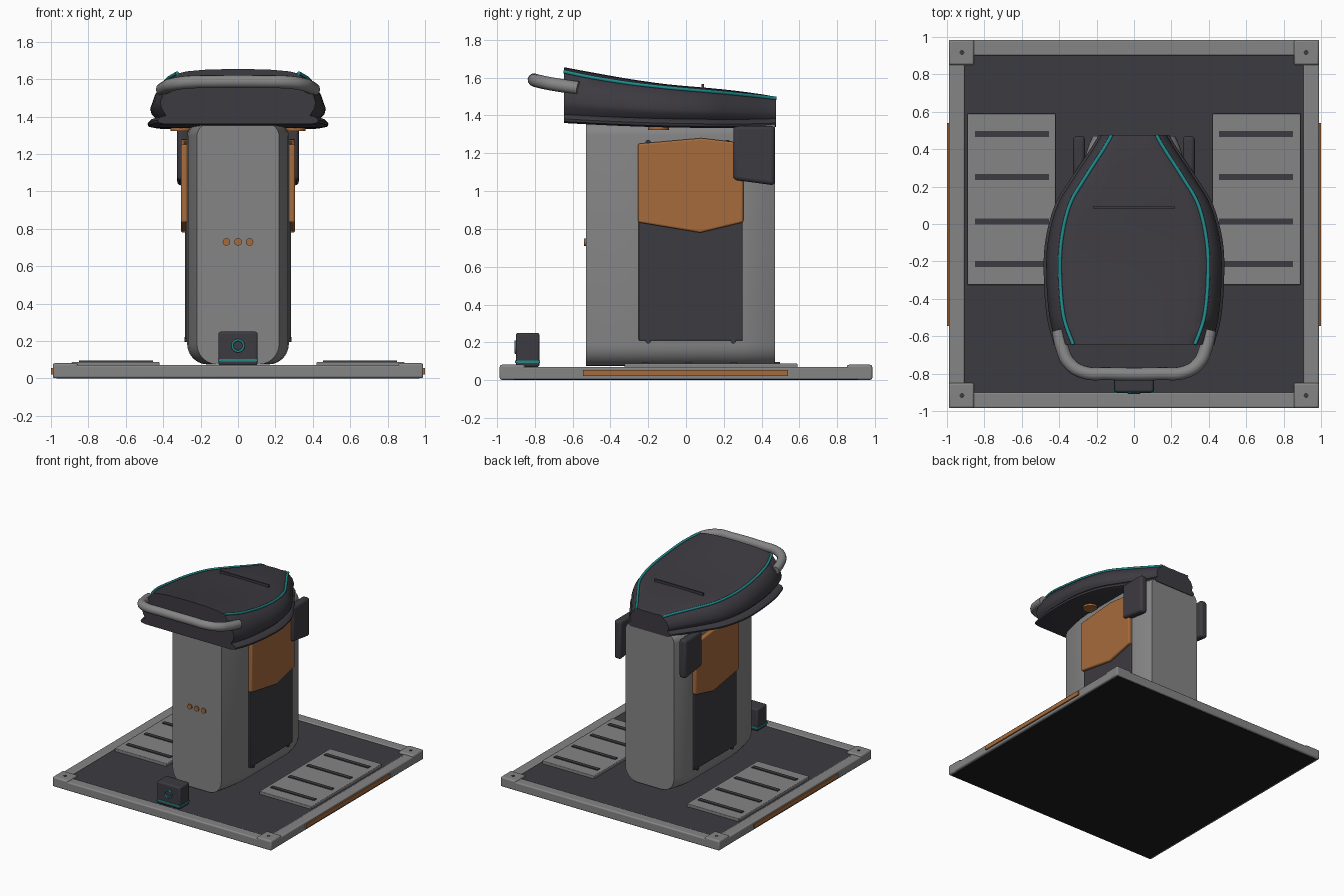
import bpy, bmesh, math
from mathutils import Vector

if "Cube" in bpy.data.objects:
    bpy.data.objects.remove(bpy.data.objects["Cube"])


def mat(name, r, g, b):
    m = bpy.data.materials.new(name)
    m.diffuse_color = (r, g, b, 1)
    m.use_nodes = True
    m.node_tree.nodes["Principled BSDF"].inputs["Base Color"].default_value = m.diffuse_color
    return m


GREY = mat("mid grey", .235, .235, .24)
DARK = mat("charcoal", .046, .043, .052)
BLACK = mat("near black", .013, .013, .014)
COPPER = mat("copper", .38, .145, .045)
TEAL = mat("teal", .015, .25, .26)


def finish(name, bm, m, bevel=0, mirror=False, angle=35):
    bmesh.ops.recalc_face_normals(bm, faces=bm.faces)
    me = bpy.data.meshes.new(name)
    bm.to_mesh(me)
    bm.free()
    ob = bpy.data.objects.new(name, me)
    bpy.context.collection.objects.link(ob)
    me.materials.append(m)
    if bevel:
        b = ob.modifiers.new("bevel", 'BEVEL')
        b.width, b.segments, b.limit_method = bevel, 3, 'ANGLE'
    if mirror:
        ob.modifiers.new("mirror", 'MIRROR')
    bpy.ops.object.select_all(action='DESELECT')
    ob.select_set(True)
    bpy.context.view_layer.objects.active = ob
    bpy.ops.object.shade_smooth_by_angle(angle=math.radians(angle))
    return ob


def loft(name, rings, m, **kw):
    bm = bmesh.new()
    vs = [[bm.verts.new(p) for p in r] for r in rings]
    n = len(vs[0])
    for a, b in zip(vs, vs[1:]):
        for i in range(n):
            bm.faces.new((a[i], a[(i + 1) % n], b[(i + 1) % n], b[i]))
    bm.faces.new(vs[0])
    bm.faces.new(vs[-1])
    return finish(name, bm, m, **kw)


def box(name, x, y, z, m, **kw):
    return loft(name, [[(x[0], y[0], h), (x[1], y[0], h), (x[1], y[1], h), (x[0], y[1], h)] for h in z], m, **kw)


def side_plate(name, pts, x0, x1, m, **kw):
    return loft(name, [[(x, y, z) for y, z in pts] for x in (x0, x1)], m, mirror=True, **kw)


def disc(name, c, axis, r, depth, m, **kw):
    c, rot = Vector(c), Vector(axis).to_track_quat('Z', 'Y')
    rings = [[c + rot @ Vector((r * math.cos(t * math.tau / 24), r * math.sin(t * math.tau / 24), d))
              for t in range(24)] for d in (0, depth)]
    return loft(name, rings, m, **kw)


def tube(name, pts, r, m, mirror=False, cyclic=False):
    cu = bpy.data.curves.new(name, 'CURVE')
    cu.dimensions, cu.bevel_depth, cu.bevel_resolution, cu.use_fill_caps = '3D', r, 4, True
    sp = cu.splines.new('BEZIER')
    sp.bezier_points.add(len(pts) - 1)
    for b, p in zip(sp.bezier_points, pts):
        b.co = p
        b.handle_left_type = b.handle_right_type = 'AUTO'
    sp.use_cyclic_u = cyclic
    ob = bpy.data.objects.new(name, cu)
    bpy.context.collection.objects.link(ob)
    cu.materials.append(m)
    if mirror:
        ob.modifiers.new("mirror", 'MIRROR')
    return ob


# base platform
box("base_underside", (-.97, .97), (-.97, .97), (0, .03), BLACK)
box("base_floor", (-.93, .93), (-.93, .93), (.025, .065), DARK)
for s in (-1, 1):
    box("frame_end_rail", (-.99, .99), sorted((s * .9, s * .985)), (.002, .072), GREY, bevel=.01)
    for t in (-1, 1):
        box("corner_pad", sorted((s * .855, s * .99)), sorted((t * .85, t * .985)), (.004, .082), GREY, bevel=.012)
        disc("corner_screw", (s * .92, t * .917, .08), (0, 0, 1), .013, .004, DARK)
box("frame_side_rail", (.905, .99), (-.985, .985), (.003, .071), GREY, bevel=.01, mirror=True)
box("side_accent_strip", (.98, 1.0), (-.545, .54), (.022, .055), COPPER, mirror=True)

# foot plates with grip bars
box("foot_plate", (.42, .89), (-.325, .59), (.06, .088), GREY, bevel=.005, mirror=True)
for y in (.48, .25, .013, -.215):
    box("grip_bar", (.455, .85), (y - .016, y + .016), (.08, .095), DARK, mirror=True)


# column: rounded section that widens toward the middle
def column_ring(y, w, top=1.365, bottom=.075):
    ring = []
    for cx, cz, r, a0 in ((w, top, .07, 0), (-w, top, .07, 90), (-w, bottom, .11, 180), (w, bottom, .11, 270)):
        ox = cx - math.copysign(r, cx)
        oz = cz - r if cz == top else cz + r
        for k in range(7):
            a = math.radians(a0 + 15 * k)
            ring.append((ox + r * math.cos(a), y, oz + r * math.sin(a)))
    return ring


loft("column", [column_ring(y, w) for y, w in
                ((-.53, .22), (-.43, .246), (-.33, .264), (-.25, .272), (.3, .272), (.36, .262), (.42, .243), (.47, .22))],
     GREY, angle=30)

# column side panels
side_plate("lower_side_panel", [(-.25, .21), (.3, .21), (.3, 1.24), (-.25, 1.24)], .25, .284, DARK, bevel=.006)
side_plate("upper_side_panel", [(-.255, .835), (.075, .78), (.303, .835), (.303, 1.245), (.25, 1.26), (.08, 1.28),
                                (-.255, 1.25)], .255, .305, COPPER, bevel=.01)
for y, z in ((-.2, 1.257), (.22, 1.257), (-.2, .208), (.25, .208)):
    disc("panel_bolt", (.265, y, z), (1, 0, 0), .014, .02, DARK, mirror=True)

# rear wings
side_plate("rear_wing", [(.25, 1.06), (.47, 1.03), (.47, 1.345), (.25, 1.345)], .262, .325, DARK, bevel=.02)

# indicator dots on column front
for x in (-.062, 0, .062):
    disc("indicator_dot", (x, -.525, .73), (0, -1, 0), .02, .015, COPPER)

# head stations: y, half width, piping half width, piping z, crown z, bottom z
ST = [(-.645, .415, .325, 1.63, 1.655, 1.36), (-.5, .452, .375, 1.6, 1.628, 1.352),
      (-.3, .468, .395, 1.568, 1.593, 1.343), (-.1, .462, .39, 1.545, 1.565, 1.337),
      (.1, .41, .345, 1.527, 1.547, 1.334), (.25, .32, .26, 1.513, 1.532, 1.333),
      (.4, .22, .163, 1.497, 1.512, 1.335), (.475, .175, .12, 1.488, 1.498, 1.338)]


def smooth_stations(rows, n=4):
    out = []
    for i in range(len(rows) - 1):
        p = [rows[max(i - 1, 0)], rows[i], rows[i + 1], rows[min(i + 2, len(rows) - 1)]]
        for k in range(n):
            t = k / n
            out.append([b + .5 * t * (c - a + t * (2 * a - 5 * b + 4 * c - d + t * (3 * (b - c) + d - a)))
                        for a, b, c, d in zip(*p)])
    return out + [list(rows[-1])]


def both_sides(half, y):
    return [(x, y, z) for x, z in half] + [(-x, y, z) for x, z in reversed(half) if x > 0]


body, lip, piping = [], [], []
for y, w, t, zt, zc, zb in smooth_stations(ST):
    b0 = zb + .043
    h = zt - b0
    body.append(both_sides([(0, zc), (t * .5, zc - .003), (t * .85, zt + .012), (t, zt), (t + (w - t) * .7, b0 + h * .68),
                            (w, b0 + h * .33), (w * .985, b0 + h * .18), (w * .92, b0), (0, b0)], y))
    lip.append(both_sides([(0, zb), (w * .94, zb), (w + .01, zb + .008), (w + .014, zb + .022), (w, zb + .038),
                           (w * .93, zb + .046), (0, zb + .046)], y))
    piping.append((t, y, zt + .002))
loft("head_body", body, DARK, angle=40)
loft("head_lower_lip", lip, DARK, angle=40)
tube("head_piping", piping, .01, TEAL, mirror=True)
box("head_top_bar", (-.22, .22), (.082, .094), (1.53, 1.565), DARK)
disc("underside_knob", (.305, -.145, 1.322), (0, 0, 1), .055, .04, COPPER, mirror=True)

# front handle
half = [(.405, -.57, 1.545), (.385, -.66, 1.558), (.345, -.745, 1.573), (.27, -.792, 1.584), (.14, -.8, 1.587)]
tube("front_handle", half + [(-x, y, z) for x, y, z in reversed(half)], .035, GREY)

# small sensor box on the front rail
box("sensor_box", (-.105, .105), (-.9, -.775), (.07, .25), DARK, bevel=.012)
box("sensor_band", (-.108, .108), (-.903, -.772), (.092, .105), TEAL)
ring = [(.03 * math.cos(a * math.tau / 12), -.902, .175 + .03 * math.sin(a * math.tau / 12)) for a in range(12)]
tube("sensor_ring", ring, .006, TEAL, cyclic=True)
